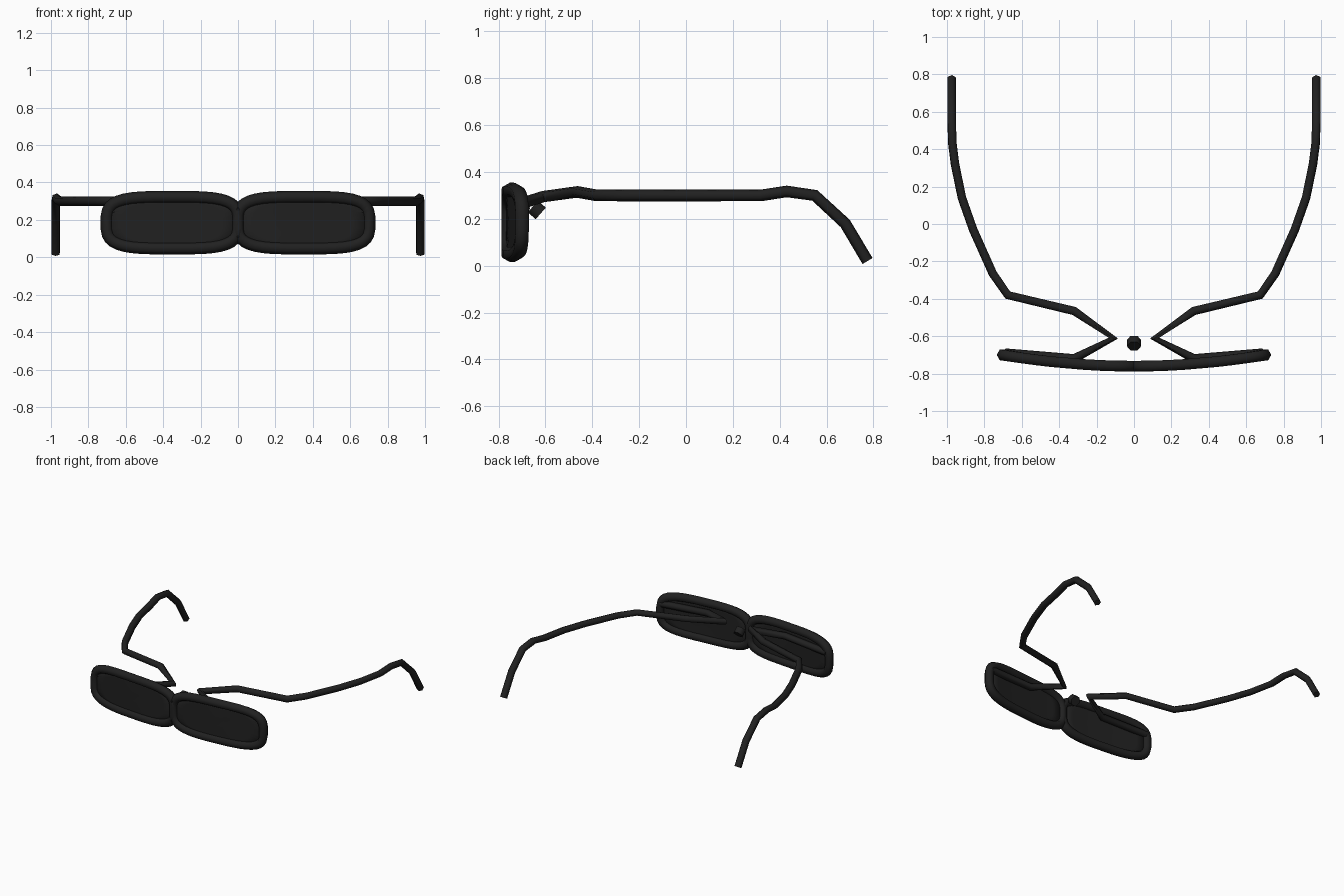
import bpy, bmesh, math
from mathutils import Vector

cube = bpy.data.objects.get("Cube")
if cube:
    bpy.data.objects.remove(cube, do_unlink=True)

# Single near-black plastic
black = bpy.data.materials.new("black_plastic")
black.use_nodes = True
black.diffuse_color = (0.015, 0.015, 0.015, 1)
black.node_tree.nodes["Principled BSDF"].inputs["Base Color"].default_value = black.diffuse_color

CX, CZ, HX, HZ = 0.351, 0.185, 0.351, 0.137   # lens centre and half sizes
STEPS, POWER = 36, 3.6


def finish(obj):
    obj.data.materials.append(black)
    bpy.ops.object.select_all(action='DESELECT')
    obj.select_set(True)
    bpy.context.view_layer.objects.active = obj
    bpy.ops.object.shade_smooth_by_angle(angle=math.radians(65))


def mesh_object(name, bm):
    bmesh.ops.recalc_face_normals(bm, faces=bm.faces)
    mesh = bpy.data.meshes.new(name)
    bm.to_mesh(mesh)
    bm.free()
    obj = bpy.data.objects.new(name, mesh)
    bpy.context.collection.objects.link(obj)
    return obj


def wrap(x):
    # Front wrap of the glasses
    return -0.76 + 0.06 * (x / 0.7) ** 2


def outline(i, scale=1.0):
    # Rounded rectangle point
    a = 2 * math.pi * (i + 0.5) / STEPS
    c, s = math.cos(a), math.sin(a)
    x = math.copysign(abs(c) ** (2 / POWER), c) * HX * scale
    z = math.copysign(abs(s) ** (2 / POWER), s) * HZ * scale
    return x, z


def bridge_rings(bm, a, b):
    for j in range(len(a)):
        k = (j + 1) % len(a)
        bm.faces.new((a[j], a[k], b[k], b[j]))


def make_rim(name, side):
    bm = bmesh.new()
    rings = []
    for i in range(STEPS):
        x, z = outline(i)
        xa, za = outline(i - 1)
        xb, zb = outline(i + 1)
        n = Vector((zb - za, 0, xa - xb)).normalized()
        ring = []
        for k in range(6):
            t = k * math.pi / 3
            r = 0.033
            px = CX + x + n.x * r * math.cos(t)
            pz = CZ + z + n.z * r * math.cos(t)
            ring.append(bm.verts.new((side * px, wrap(CX + x) + r * math.sin(t), pz)))
        rings.append(ring)
    for i in range(STEPS):
        bridge_rings(bm, rings[i - 1], rings[i])
    finish(mesh_object(name, bm))


def make_lens(name, side):
    bm = bmesh.new()
    rings = []
    for scale in (1.0, 0.75, 0.5, 0.25):
        pts = [outline(i, scale) for i in range(STEPS)]
        rings.append([bm.verts.new((side * (CX + x), wrap(CX + x), CZ + z)) for x, z in pts])
    for a, b in zip(rings, rings[1:]):
        bridge_rings(bm, a, b)
    bm.faces.new(rings[-1])
    obj = mesh_object(name, bm)
    mod = obj.modifiers.new("thickness", 'SOLIDIFY')
    mod.thickness = 0.016
    mod.offset = 0
    finish(obj)


# Temple path: behind the lens, folded inward, then back to the ear hook
ARM = [(0.69, -0.69, 0.245), (0.32, -0.72, 0.26), (0.11, -0.61, 0.295),
       (0.32, -0.465, 0.315), (0.675, -0.38, 0.30), (0.755, -0.265, 0.30),
       (0.86, -0.03, 0.30), (0.92, 0.14, 0.30), (0.957, 0.32, 0.30),
       (0.971, 0.43, 0.317), (0.975, 0.55, 0.30), (0.975, 0.68, 0.18),
       (0.975, 0.775, 0.02)]


def make_arm(name, side):
    curve = bpy.data.curves.new(name, 'CURVE')
    curve.dimensions = '3D'
    curve.bevel_depth = 0.025
    curve.bevel_resolution = 1
    curve.use_fill_caps = True
    spline = curve.splines.new('POLY')
    spline.points.add(len(ARM) - 1)
    for p, (x, y, z) in zip(spline.points, ARM):
        p.co = (side * x, y, z, 1)
    obj = bpy.data.objects.new(name, curve)
    bpy.context.collection.objects.link(obj)
    bpy.ops.object.select_all(action='DESELECT')
    obj.select_set(True)
    bpy.context.view_layer.objects.active = obj
    bpy.ops.object.convert(target='MESH')
    finish(bpy.context.view_layer.objects.active)


for word, side in (("left", 1), ("right", -1)):
    make_rim(word + "_rim", side)
    make_lens(word + "_lens", side)
    make_arm(word + "_arm", side)

# Small tilted stud behind the bridge
axis = Vector((0, 0.75, -0.66))
bpy.ops.mesh.primitive_cylinder_add(vertices=6, radius=0.038, depth=0.045,
                                    location=(0, -0.637, 0.238),
                                    rotation=axis.to_track_quat('Z', 'X').to_euler())
stud = bpy.context.object
stud.name = "bridge_stud"
finish(stud)
